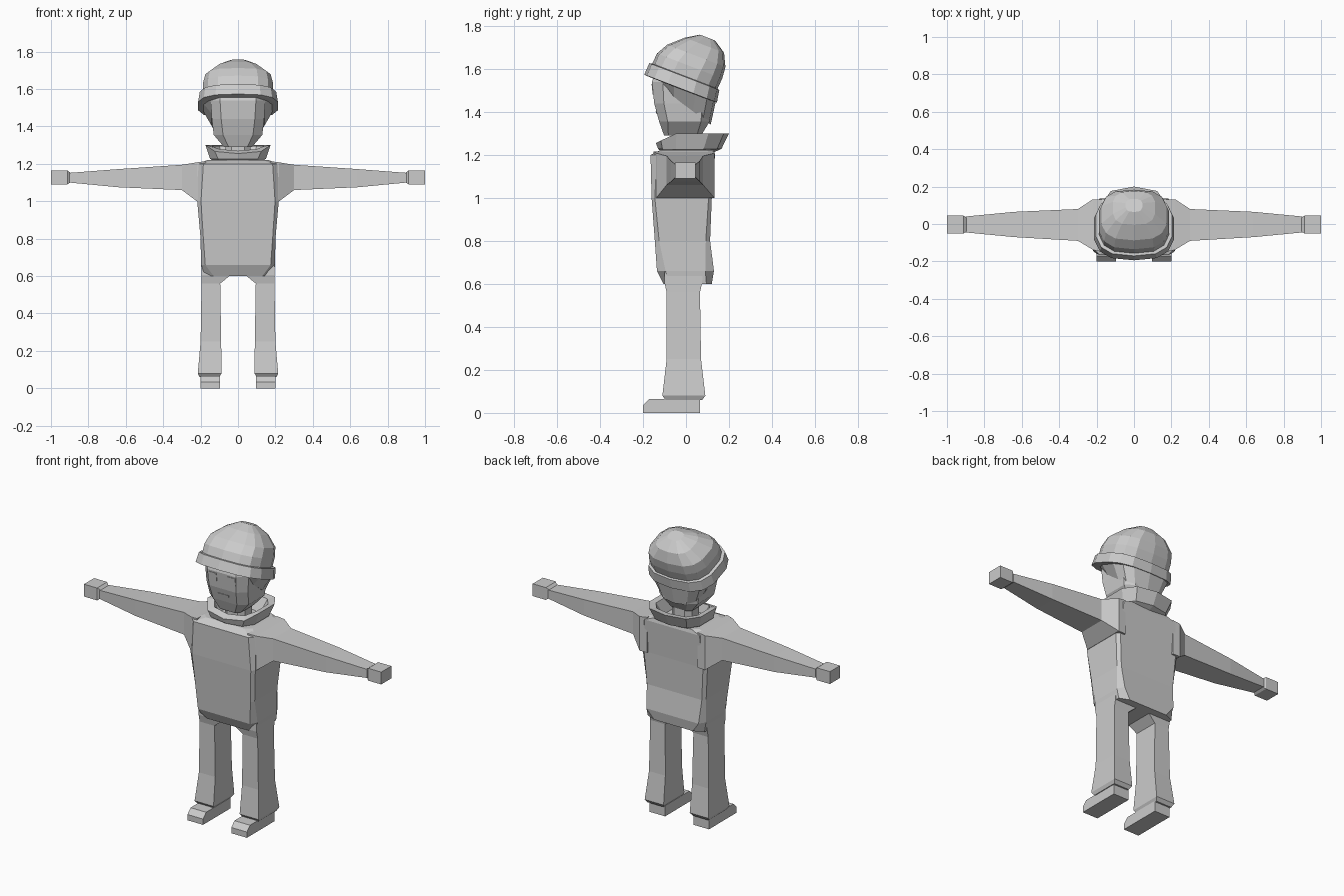
import bpy, bmesh, math
from mathutils import Vector, Matrix

old = bpy.data.objects.get("Cube")
if old:
    bpy.data.objects.remove(old, do_unlink=True)

GREY = (0.6, 0.6, 0.6, 1)
mat = bpy.data.materials.new("plain grey")
mat.use_nodes = True
mat.diffuse_color = GREY
mat.node_tree.nodes["Principled BSDF"].inputs["Base Color"].default_value = GREY


def loft(name, rings, mirror=False, closed=False, frame=None):
    """Skin a list of equal-length point rings; cap the ends or join them."""
    bm = bmesh.new()
    loops = [[bm.verts.new(p) for p in ring] for ring in rings]
    pairs = list(zip(loops, loops[1:]))
    if closed:
        pairs.append((loops[-1], loops[0]))
    else:
        bm.faces.new(loops[0])
        bm.faces.new(loops[-1])
    for a, b in pairs:
        n = len(a)
        for i in range(n):
            j = (i + 1) % n
            bm.faces.new((a[i], a[j], b[j], b[i]))
    bmesh.ops.recalc_face_normals(bm, faces=bm.faces)
    me = bpy.data.meshes.new(name)
    if frame:
        bm.transform(frame)
    bm.to_mesh(me)
    bm.free()
    me.materials.append(mat)
    ob = bpy.data.objects.new(name, me)
    bpy.context.collection.objects.link(ob)
    if mirror:
        ob.modifiers.new("Mirror", "MIRROR")
    return ob


def rect(x0, x1, y0, y1, z):
    return [(x0, y0, z), (x1, y0, z), (x1, y1, z), (x0, y1, z)]


def chamfered(hw, y0, y1, z, cx, cy):
    """Rectangle in plan with cut corners."""
    return [(-hw + cx, y0, z), (hw - cx, y0, z), (hw, y0 + cy, z), (hw, y1 - cy, z),
            (hw - cx, y1, z), (cx - hw, y1, z), (-hw, y1 - cy, z), (-hw, y0 + cy, z)]


def rounded(hw, y0, y1, height, n=14, power=0.7):
    """Squarish oval; height is a number or a function of y."""
    ring = []
    for i in range(n):
        a = 2 * math.pi * (i + 0.5) / n
        c, s = math.cos(a), math.sin(a)
        x = hw * math.copysign(abs(c) ** power, c)
        y = (y0 + y1) / 2 + (y1 - y0) / 2 * math.copysign(abs(s) ** power, s)
        ring.append((x, y, height(y) if callable(height) else height))
    return ring


# Shoes with a cut toe
toe = [(-0.2, 0), (-0.2, 0.035), (-0.17, 0.065), (0.065, 0.065), (0.065, 0)]
loft("shoes", [[(x, y, z) for y, z in toe] for x in (0.095, 0.2)], mirror=True)

# Flared trouser legs
loft("trouser_legs", [rect(*r) for r in (
    (0.1, 0.205, -0.095, 0.075, 0.06),
    (0.088, 0.215, -0.11, 0.09, 0.08),
    (0.09, 0.2, -0.09, 0.07, 0.25),
    (0.095, 0.195, -0.09, 0.065, 0.56),
    (0.04, 0.195, -0.1, 0.075, 0.605),
    (0.04, 0.195, -0.1, 0.08, 0.7))], mirror=True)

# Jacket body
loft("jacket_body", [chamfered(*r) for r in (
    (0.19, -0.105, 0.12, 0.6, 0.06, 0.025),
    (0.198, -0.135, 0.13, 0.66, 0.023, 0.04),
    (0.2, -0.145, 0.112, 0.8, 0.015, 0.02),
    (0.218, -0.16, 0.12, 1.0, 0.02, 0.015),
    (0.215, -0.165, 0.135, 1.2, 0.03, 0.03),
    (0.16, -0.12, 0.13, 1.222, 0.03, 0.03))])


def arm_ring(x, y0, y1, z0, z1):
    return [(x, y0, z0), (x, y1, z0), (x, y1, z1), (x, y0, z1)]


# Sleeves and block hands
loft("sleeves", [arm_ring(*r) for r in (
    (0.17, -0.15, 0.13, 1.0, 1.215),
    (0.22, -0.138, 0.132, 1.0, 1.208),
    (0.3, -0.09, 0.08, 1.06, 1.195),
    (0.64, -0.07, 0.065, 1.075, 1.172),
    (0.9, -0.045, 0.04, 1.1, 1.152))], mirror=True)
loft("hands", [arm_ring(*r) for r in (
    (0.89, -0.035, 0.03, 1.105, 1.148),
    (0.912, -0.052, 0.045, 1.09, 1.165),
    (1.0, -0.052, 0.045, 1.09, 1.165))], mirror=True)


# Flared open collar, dipping at the throat
def rim(y):
    return 1.3 - 0.5 * max(0, -0.05 - y)


loft("collar", [
    rounded(0.135, -0.11, 0.13, 1.212, 10),
    rounded(0.155, -0.13, 0.165, 1.228, 10),
    rounded(0.18, -0.14, 0.2, rim, 10),
    rounded(0.145, -0.1, 0.16, lambda y: rim(y) - 0.005, 10),
    rounded(0.11, -0.08, 0.11, 1.215, 10)], closed=True)
loft("neck", [rounded(0.07, -0.06, 0.07, z, 8) for z in (1.2, 1.33)])

# Head
loft("head", [chamfered(*r) for r in (
    (0.075, -0.102, 0.07, 1.29, 0.025, 0.02),
    (0.13, -0.125, 0.11, 1.355, 0.05, 0.04),
    (0.14, -0.148, 0.12, 1.44, 0.05, 0.045),
    (0.146, -0.158, 0.12, 1.54, 0.05, 0.05),
    (0.14, -0.14, 0.12, 1.6, 0.05, 0.05))])

# Thin eye and mouth plates
def plate(name, x0, x1, z0, z1, face_y, mirror):
    def outline(d):
        return [(x0, face_y(z0) + d, z0), (x1, face_y(z0) + d, z0),
                (x1, face_y(z1) + d, z1), (x0, face_y(z1) + d, z1)]
    loft(name, [outline(-0.003), outline(0.004)], mirror)


plate("eyes", 0.035, 0.092, 1.48, 1.53, lambda z: -0.148 - (z - 1.44) * 0.1, True)
plate("mouth", -0.035, 0.035, 1.39, 1.405, lambda z: -0.125 - (z - 1.355) * 0.27, False)

# Hair wedge under the hat, sloping down to the nape
loft("hair", [
    rounded(0.143, -0.14, 0.115, lambda y: 1.53 - 0.74 * (y + 0.14)),
    rounded(0.195, -0.15, 0.14, lambda y: 1.565 - 0.38 * (y + 0.15))])

# Hat, built upright and tipped back
tip = Matrix.Translation(Vector((0, -0.01, 1.565))) @ Matrix.Rotation(math.radians(-21), 4, "X")
loft("hat_crown", [rounded(*r) for r in (
    (0.19, -0.16, 0.165, -0.03),
    (0.19, -0.155, 0.17, 0.055),
    (0.178, -0.125, 0.165, 0.11),
    (0.115, -0.06, 0.135, 0.17),
    (0.045, 0.0, 0.075, 0.208))], frame=tip)
loft("hat_band", [rounded(*r) for r in (
    (0.195, -0.16, 0.17, -0.06),
    (0.217, -0.175, 0.187, -0.058),
    (0.208, -0.172, 0.177, 0.0),
    (0.185, -0.155, 0.16, 0.004))], frame=tip)
